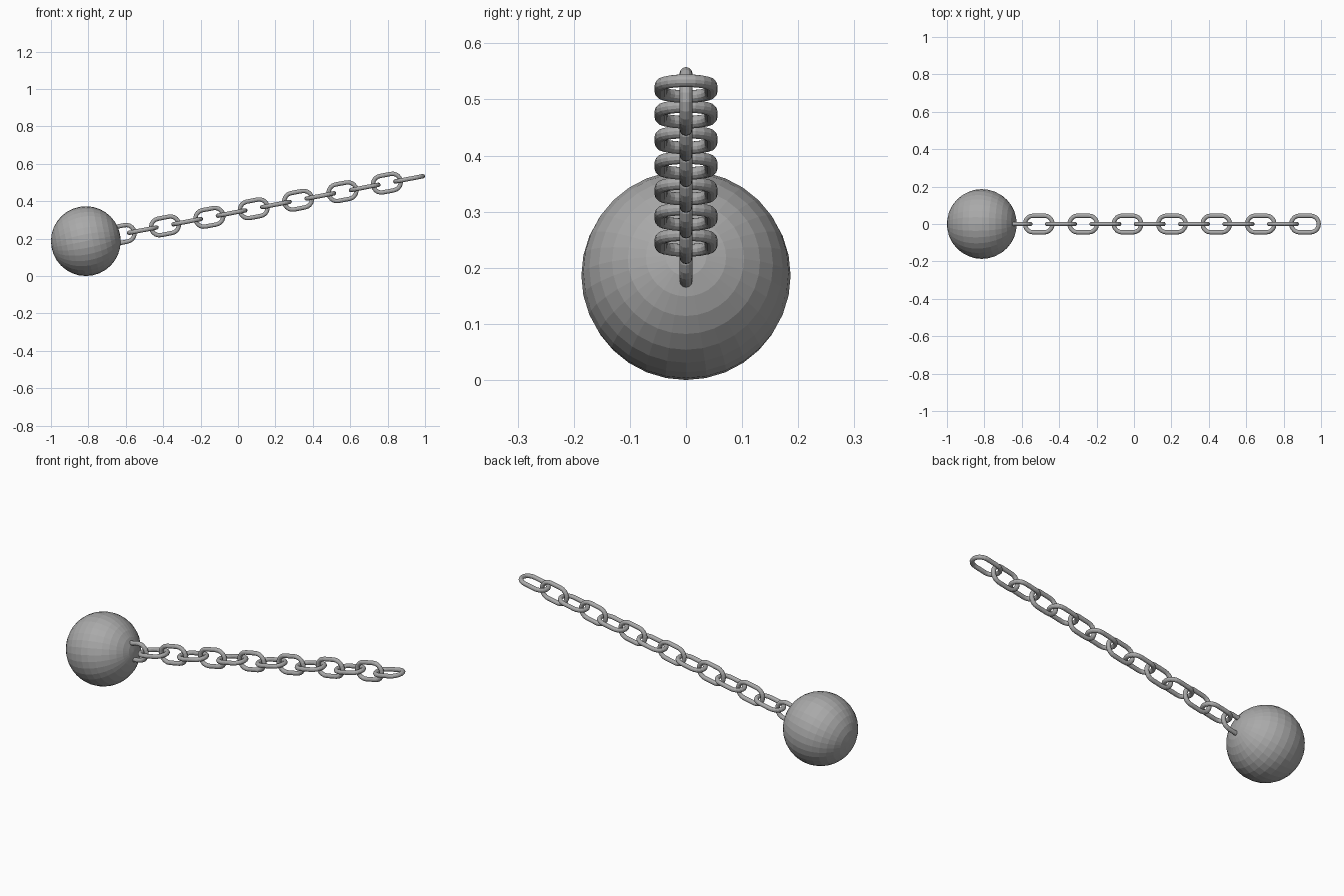
import bpy, math
from mathutils import Matrix, Vector

if "Cube" in bpy.data.objects:
    bpy.data.objects.remove(bpy.data.objects["Cube"])

TILT = math.radians(10.9)          # upward slope of the chain
R_BALL = 0.1865
ORIGIN = Vector((-0.8135, 0, R_BALL))
FIRST, STEP, COUNT = 0.1894, 0.1208, 14
HALF, BEND, WIRE = 0.0303, 0.0445, 0.0115   # straight half, bend radius, wire radius
ARC, SIDES = 10, 12

iron = bpy.data.materials.new("iron grey")
iron.diffuse_color = (0.4, 0.4, 0.4, 1)
iron.use_nodes = True
iron.node_tree.nodes["Principled BSDF"].inputs["Base Color"].default_value = iron.diffuse_color

# local +x runs along the chain
frame = Matrix.Translation(ORIGIN) @ Matrix.Rotation(-TILT, 4, 'Y')

# ball, with its poles on the chain axis
bpy.ops.mesh.primitive_uv_sphere_add(segments=32, ring_count=16, radius=R_BALL)
ball = bpy.context.object
ball.name = "ball"
ball.matrix_world = frame @ Matrix.Rotation(math.pi / 2, 4, 'Y')
ball.data.materials.append(iron)


def link_mesh():
    """Round wire swept around a stadium-shaped loop in the xy plane."""
    verts, faces = [], []
    for side in (1, -1):
        for i in range(ARC + 1):
            a = -math.pi / 2 + math.pi * i / ARC + (0 if side > 0 else math.pi)
            out = Vector((math.cos(a), math.sin(a), 0))
            c = Vector((side * HALF, 0, 0)) + out * BEND
            for j in range(SIDES):
                b = 2 * math.pi * j / SIDES
                verts.append(c + out * WIRE * math.cos(b) + Vector((0, 0, WIRE * math.sin(b))))
    n = 2 * (ARC + 1)
    for i in range(n):
        for j in range(SIDES):
            i2, j2 = (i + 1) % n, (j + 1) % SIDES
            faces.append((i * SIDES + j, i2 * SIDES + j, i2 * SIDES + j2, i * SIDES + j2))
    me = bpy.data.meshes.new("chain_link")
    me.from_pydata(verts, [], faces)
    me.materials.append(iron)
    return me


# chain: every other link turned a quarter, the first upright and sunk in the ball
mesh = link_mesh()
for k in range(COUNT):
    link = bpy.data.objects.new(f"chain_link_{k + 1}", mesh)
    bpy.context.collection.objects.link(link)
    turn = Matrix.Rotation(math.pi / 2 if k % 2 == 0 else 0, 4, 'X')
    link.matrix_world = frame @ Matrix.Translation((FIRST + k * STEP, 0, 0)) @ turn
